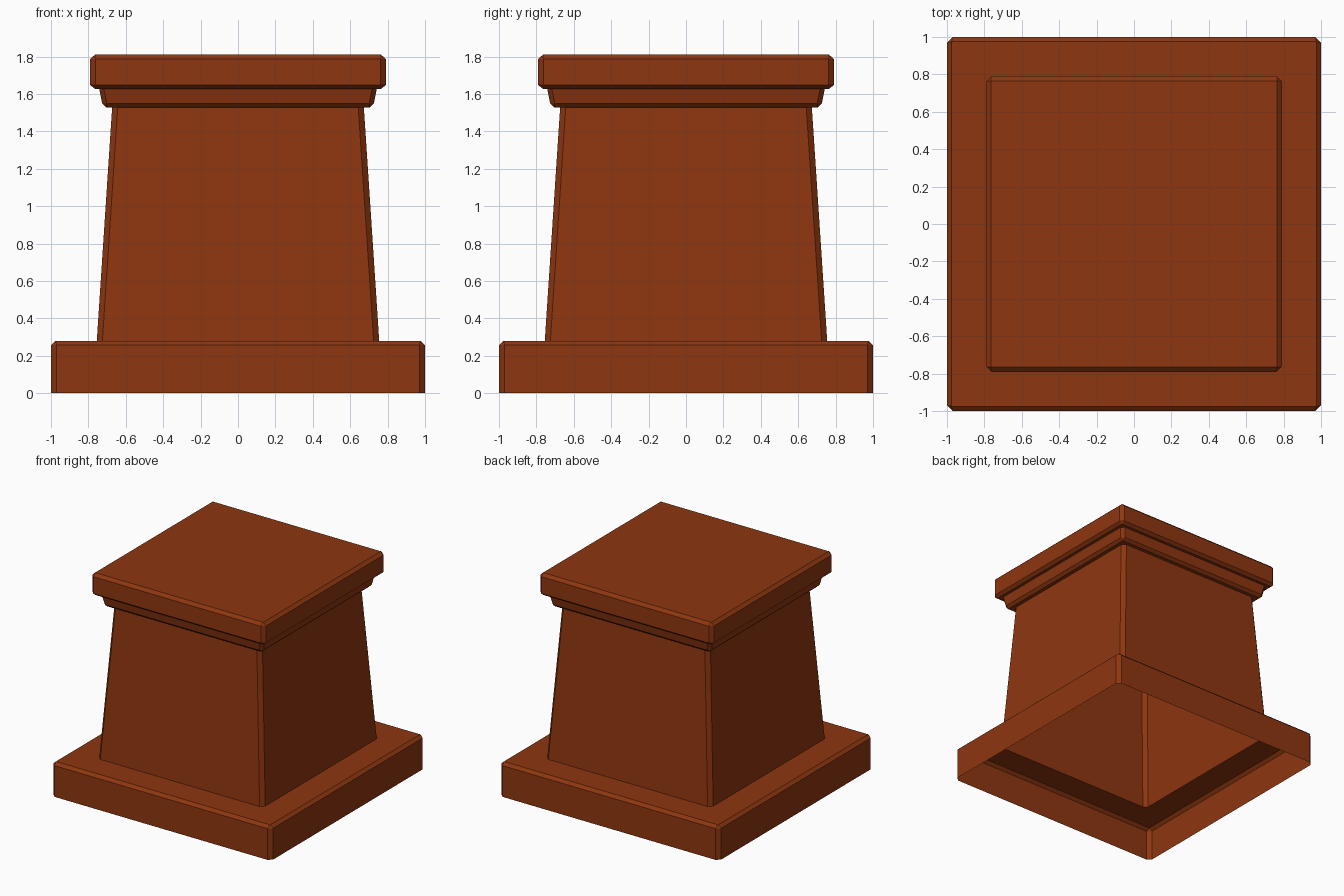
import bpy, bmesh

if "Cube" in bpy.data.objects:
    bpy.data.objects.remove(bpy.data.objects["Cube"])

mat = bpy.data.materials.new("terracotta")
mat.diffuse_color = (0.27, 0.037, 0.005, 1)
mat.use_nodes = True
mat.node_tree.nodes["Principled BSDF"].inputs["Base Color"].default_value = mat.diffuse_color


def ring(bm, half, chamfer, z):
    """Square loop with chamfered corners."""
    a, b = half, half - chamfer
    pts = [(a, -b), (a, b), (b, a), (-b, a), (-a, b), (-a, -b), (-b, -a), (b, -a)]
    return [bm.verts.new((x, y, z)) for x, y in pts]


def shell(name, levels, capped=False):
    """Skin a stack of (half width, corner chamfer, z) loops from the bottom up."""
    bm = bmesh.new()
    loops = [ring(bm, *lv) for lv in levels]
    for lo, hi in zip(loops, loops[1:]):
        for i in range(8):
            j = (i + 1) % 8
            bm.faces.new((lo[i], lo[j], hi[j], hi[i]))
    if capped:
        bm.faces.new(loops[-1])
    # sharp-cornered loops collapse to four points
    bmesh.ops.remove_doubles(bm, verts=bm.verts, dist=0.0005)
    me = bpy.data.meshes.new(name)
    bm.to_mesh(me)
    bm.free()
    me.materials.append(mat)
    ob = bpy.data.objects.new(name, me)
    bpy.context.collection.objects.link(ob)
    return ob


# Plinth: open underneath, ledge runs in to the shaft
shell("base", [(1.0, 0.03, 0), (1.0, 0.03, 0.257), (0.975, 0, 0.28), (0.755, 0.03, 0.28)])

# Tapered hollow shaft
shell("shaft", [(0.755, 0.03, 0.28), (0.673, 0.03, 1.527)])

# Flared moulding under the cap
shell("neck", [(0.673, 0.03, 1.527), (0.703, 0, 1.527), (0.726, 0.025, 1.548), (0.742, 0.025, 1.627)])

# Bevelled top slab
shell("cap", [(0.742, 0.025, 1.627), (0.765, 0, 1.627), (0.79, 0.027, 1.647),
              (0.79, 0.027, 1.786), (0.765, 0, 1.81)], capped=True)
